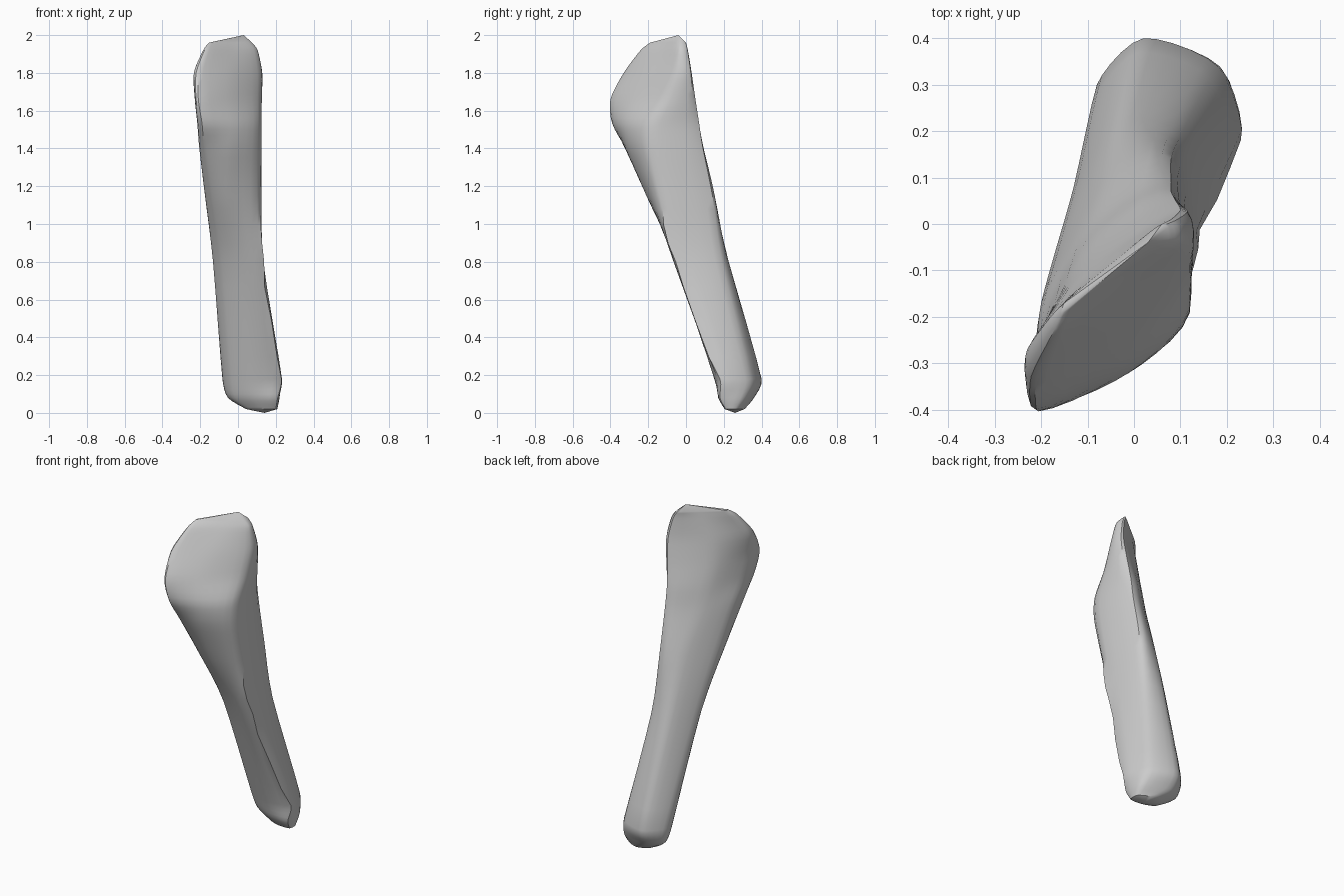
import bpy
import bmesh
import random
from mathutils import Vector

random.seed(4)
cube = bpy.data.objects.get("Cube")
if cube:
    bpy.data.objects.remove(cube, do_unlink=True)

# One plain stone colour
stone = bpy.data.materials.new("grey stone")
stone.use_nodes = True
grey = (0.6, 0.6, 0.6, 1)
stone.diffuse_color = grey
stone.node_tree.nodes["Principled BSDF"].inputs["Base Color"].default_value = grey

# Cross-sections in hundredths: height, then six corners: right edge of the
# front, middle of the front, left ridge, left back edge, middle of the back,
# right edge of the back
SECTIONS = [
    (2, (5, 24), (12, 21), (20, 21), (20, 27), (12, 31), (5, 28)),
    (8, (-3, 23), (8, 18), (21, 18), (20, 31), (4, 36), (-5, 30)),
    (18, (-5, 20), (8, 15), (23, 18), (18, 34), (2, 40), (-8, 30)),
    (80, (-10, 0), (0, -5), (13, -5), (10, 19), (-3, 22), (-13, 8)),
    (115, (-15, -17), (-4, -21), (12, -14), (8, 14), (-5, 11), (-17, -6)),
    (140, (-18, -31), (-3, -31), (12, -19), (8, 9), (-9, 0), (-20, -17)),
    (153, (-19, -39), (-1, -32), (12, -18), (8, 7), (-11, -5), (-21, -25)),
    (166, (-21, -40), (-3, -28), (12, -11), (9, 5), (-12, -9), (-22, -29)),
    (180, (-21, -33), (-3, -21), (12, -6), (10, 3), (-10, -10), (-23, -27)),
    (192, (-17, -24), (-3, -14), (10, -4), (8, 1), (-5, -8), (-18, -20)),
    (196, (-15, -19), (-3, -11), (7, -4), (6, 0), (-3, -7), (-15, -17)),
]
AROUND, ALONG, TENSION = 5, 4, 0.4


def curve(a, b, c, d, t):
    """Cardinal spline between b and c."""
    m, n = (c - a) * TENSION, (d - b) * TENSION
    # keep tangents short where neighbouring corners are close
    limit = (c - b).length * 1.1
    m, n = (v * min(1, limit / max(v.length, 1e-6)) for v in (m, n))
    s, q = t * t * t, t * t
    return b * (2*s - 3*q + 1) + m * (s - 2*q + t) + c * (3*q - 2*s) + n * (s - q)


def ring(section):
    """Round the six corners of a section into a closed loop."""
    z, corners = section[0], section[1:]
    p = [Vector((x, y, z)) / 100 for x, y in corners]
    k = len(p)
    return [curve(p[i-1], p[i], p[(i+1) % k], p[(i+2) % k], j / AROUND)
            for i in range(k) for j in range(AROUND)]


# Loft the sections lengthwise
key = [ring(s) for s in SECTIONS]
last = len(key) - 1
loops = []
for i in range(last):
    rows = key[max(i-1, 0)], key[i], key[i+1], key[min(i+2, last)]
    loops += [[curve(*pts, j / ALONG) for pts in zip(*rows)] for j in range(ALONG)]
loops.append(key[last])

# Chip the left front ridge of the shaft
ridge = 2 * AROUND
for loop in loops:
    if 0.2 < loop[ridge].z < 1.05:
        loop[ridge] += Vector((random.uniform(-0.01, 0.01), random.uniform(-0.02, 0), 0))

# Skin the stone and close both ends on a blunt tip
bm = bmesh.new()
rings = [[bm.verts.new(p) for p in loop] for loop in loops]
count = len(rings[0])
for low, high in zip(rings, rings[1:]):
    for i in range(count):
        j = (i + 1) % count
        bm.faces.new((low[i], low[j], high[j], high[i]))
for loop, tip in ((rings[0], (0.14, 0.26, 0)), (rings[-1], (0.03, -0.04, 2))):
    point = bm.verts.new(tip)
    for i in range(count):
        bm.faces.new((loop[i], loop[(i + 1) % count], point))
bmesh.ops.recalc_face_normals(bm, faces=bm.faces)

mesh = bpy.data.meshes.new("stone_tool")
bm.to_mesh(mesh)
bm.free()
mesh.materials.append(stone)
tool = bpy.data.objects.new("stone_tool", mesh)
bpy.context.collection.objects.link(tool)

# Smooth sides, crisp cut edges
bpy.ops.object.select_all(action="DESELECT")
tool.select_set(True)
bpy.context.view_layer.objects.active = tool
bpy.ops.object.shade_smooth_by_angle(angle=0.6)
